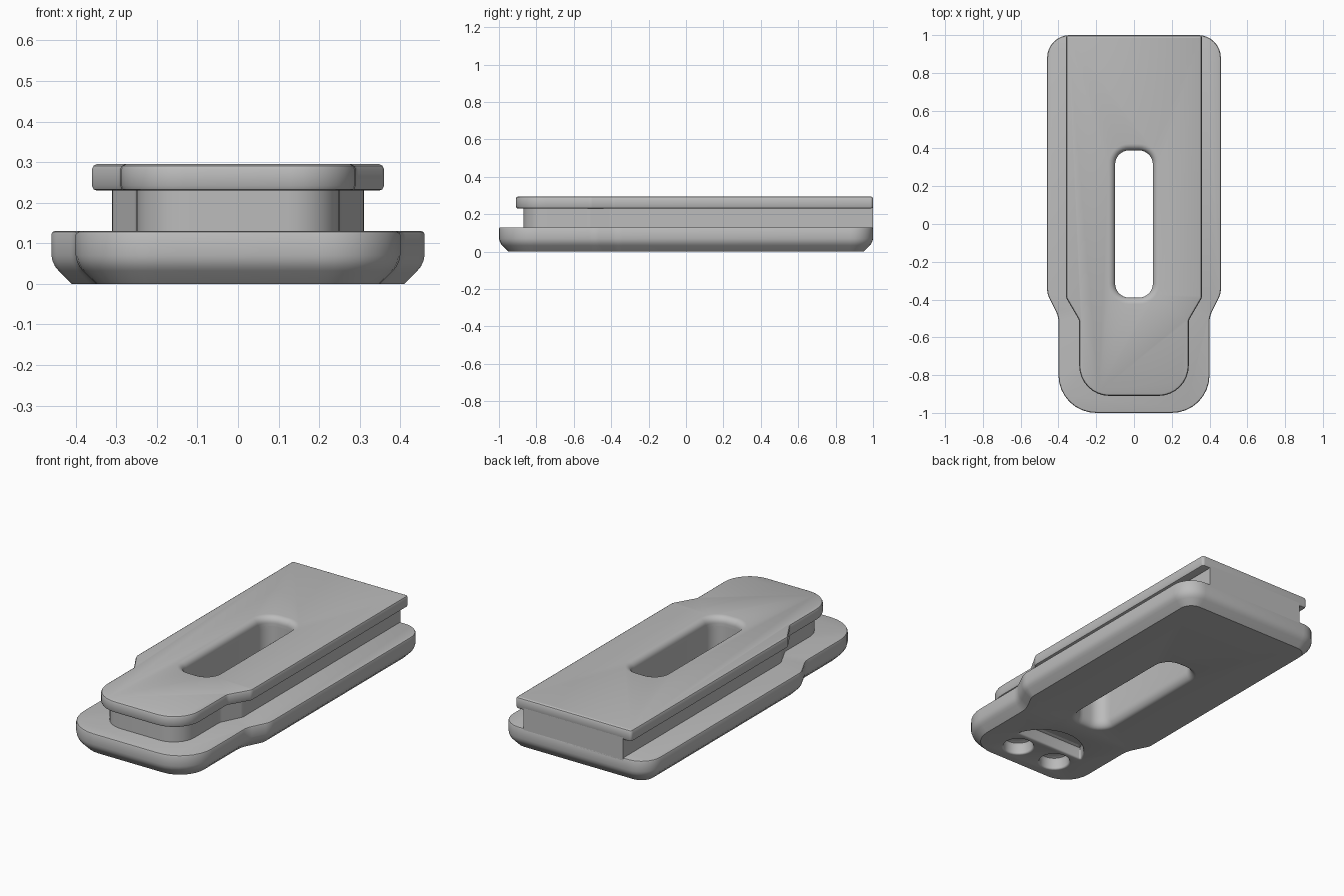
import bpy, bmesh
from math import sin, cos, pi, tan
from mathutils import Vector

if "Cube" in bpy.data.objects:
    bpy.data.objects.remove(bpy.data.objects["Cube"])

grey = bpy.data.materials.new("plain grey")
grey.use_nodes = True
colour = (0.5, 0.5, 0.5, 1)
grey.diffuse_color = colour
grey.node_tree.nodes["Principled BSDF"].inputs["Base Color"].default_value = colour


def rounded(corners, steps=8):
    """Counter-clockwise outline from (x, y, corner radius)."""
    out, n = [], len(corners)
    for i, (x, y, r) in enumerate(corners):
        p = Vector((x, y))
        if r == 0:
            out.append(p)
            continue
        a = (Vector(corners[i - 1][:2]) - p).normalized()
        b = (Vector(corners[(i + 1) % n][:2]) - p).normalized()
        half = a.angle(b) / 2
        centre = p + (a + b).normalized() * r / sin(half)
        start = p + a * r / tan(half) - centre
        end = p + b * r / tan(half) - centre
        sweep = start.angle(end)
        for k in range(steps + 1):
            t = k / steps
            v = start * sin((1 - t) * sweep) + end * sin(t * sweep)
            out.append(centre + v / sin(sweep))
    return out


def inset(outline, d):
    """Move the outline inwards by d (outwards if negative)."""
    out, n = [], len(outline)
    for i, p in enumerate(outline):
        a = (p - outline[i - 1]).normalized()
        b = (outline[(i + 1) % n] - p).normalized()
        na, nb = Vector((-a.y, a.x)), Vector((-b.y, b.x))
        out.append(p + (na + nb) * d / (1 + na.dot(nb)))
    return out


def loft(name, outline, profile):
    """Stack copies of the outline by (inset, z), bottom to top."""
    bm = bmesh.new()
    rings = [[bm.verts.new((p.x, p.y, z)) for p in inset(outline, d)]
             for d, z in profile]
    n = len(outline)
    bm.faces.new(rings[0][::-1])
    bm.faces.new(rings[-1])
    for low, high in zip(rings, rings[1:]):
        for i in range(n):
            j = (i + 1) % n
            bm.faces.new((low[i], low[j], high[j], high[i]))
    mesh = bpy.data.meshes.new(name)
    bm.to_mesh(mesh)
    bm.free()
    mesh.materials.append(grey)
    obj = bpy.data.objects.new(name, mesh)
    bpy.context.collection.objects.link(obj)
    return obj


def plan(wide, narrow, front, y_wide, y_narrow, r_back, r_front, r_side):
    """Symmetrical outline: wide body stepping in to a narrow front."""
    right = [(narrow, front, r_front), (narrow, y_narrow, r_side),
             (wide, y_wide, r_side), (wide, 1, r_back)]
    return rounded(right + [(-x, y, r) for x, y, r in reversed(right)])


def fillet(width, height, z, side, steps=6):
    """Flared lip of an opening, from the wall out to the face."""
    return [(-width * (1 - cos(t)), z + side * height * sin(t))
            for t in (k / steps * pi / 2 for k in range(steps + 1))]


# Stacked body
base = loft("base_plate", plan(0.46, 0.4, -1, -0.37, -0.49, 0.12, 0.2, 0.12),
            [(0.05, 0), (0.018, 0.032), (0.009, 0.043), (0.003, 0.056),
             (0, 0.07), (0, 0.122), (0.003, 0.128), (0.009, 0.13)])
neck = loft("neck", plan(0.31, 0.25, -0.87, -0.4, -0.52, 0, 0.13, 0.06),
            [(0, 0.115), (0, 0.245)])
top = loft("top_plate", plan(0.36, 0.29, -0.91, -0.39, -0.51, 0.015, 0.16, 0.04),
           [(0.012, 0.23), (0.004, 0.233), (0, 0.242),
            (0, 0.283), (0.004, 0.291), (0.012, 0.295)])

# Through slot with flared lips
slot_plan = rounded([(0.1, -0.39, 0.075), (0.1, 0.39, 0.075),
                     (-0.1, 0.39, 0.075), (-0.1, -0.39, 0.075)])
slot = loft("slot_cutter", slot_plan,
            [(-0.035, -0.05)] + fillet(0.035, 0.05, 0.05, -1)[::-1]
            + fillet(0.035, 0.035, 0.26, 1) + [(-0.035, 0.35)])

# Recesses underneath: a half-moon and two round cups
recess_profile = ([(-0.01, -0.05)] + fillet(0.01, 0.01, 0.01, -1, 3)[::-1]
                  + [(0, 0.05), (0.006, 0.064), (0.02, 0.07)])
arc = [(0.225 * cos(t), 0.225 * sin(t) - 0.77, 0)
       for t in (0.317 + k / 24 * (pi - 0.634) for k in range(25))]
arc[0] = (*arc[0][:2], 0.006)
arc[-1] = (*arc[-1][:2], 0.006)
recesses = [loft("half_moon_cutter", rounded(arc, 4), recess_profile)]
for side in (-1, 1):
    circle = [Vector((side * 0.125 + 0.08 * cos(k * pi / 16),
                      0.08 * sin(k * pi / 16) - 0.81)) for k in range(32)]
    recesses.append(loft("cup_cutter", circle, recess_profile))

for obj, cutters in ((base, [slot] + recesses), (neck, [slot]), (top, [slot])):
    bpy.ops.object.select_all(action="DESELECT")
    obj.select_set(True)
    bpy.context.view_layer.objects.active = obj
    for cutter in cutters:
        mod = obj.modifiers.new("cut", "BOOLEAN")
        mod.operation = "DIFFERENCE"
        mod.solver = "EXACT"
        mod.object = cutter
        bpy.ops.object.modifier_apply(modifier=mod.name)
    bpy.ops.object.shade_smooth_by_angle(angle=0.6)

for cutter in [slot] + recesses:
    bpy.data.objects.remove(cutter)
